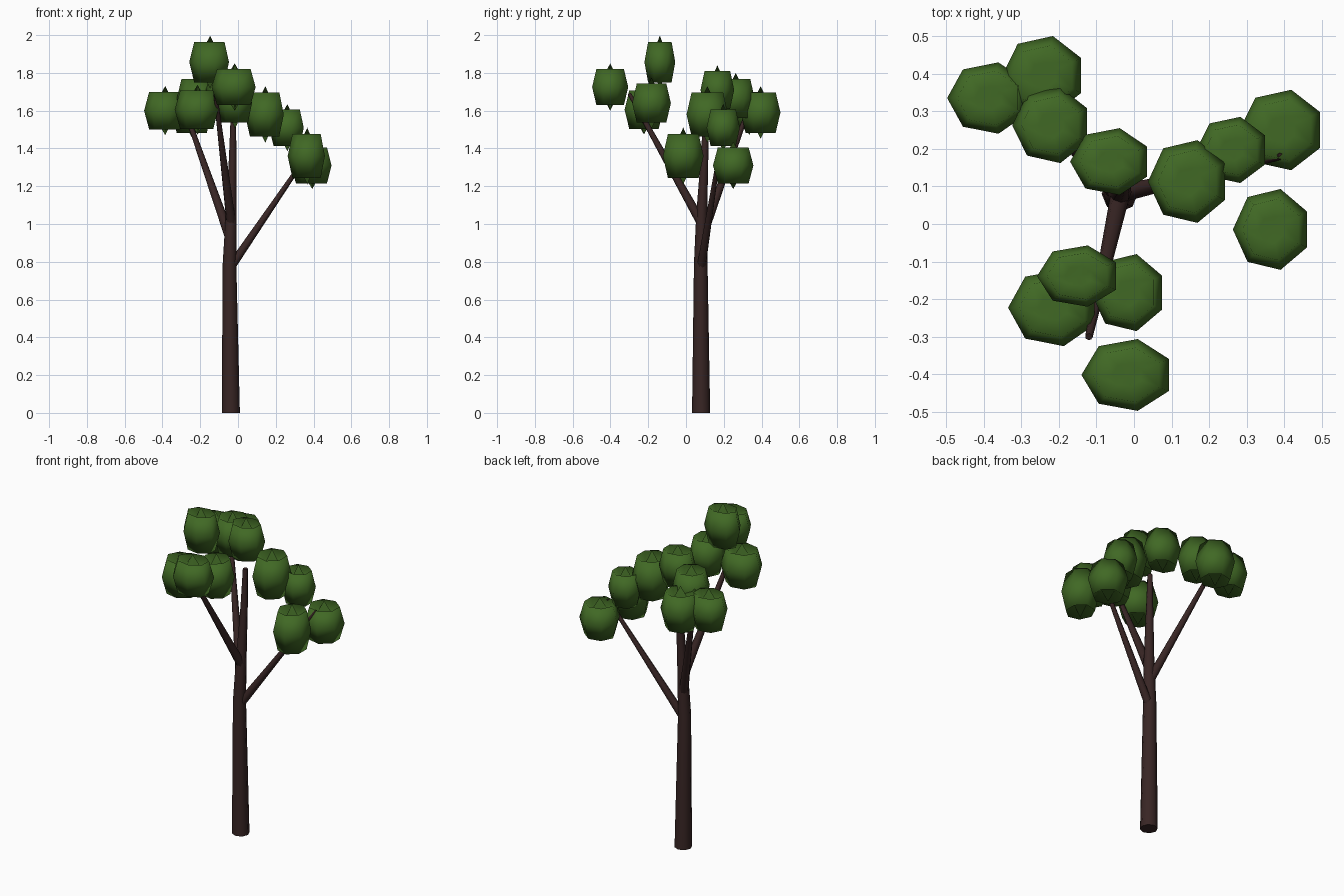
import bpy, math
from mathutils import Vector

if "Cube" in bpy.data.objects:
    bpy.data.objects.remove(bpy.data.objects["Cube"])

def material(name, rgb):
    m = bpy.data.materials.new(name)
    m.diffuse_color = (*rgb, 1)
    m.use_nodes = True
    m.node_tree.nodes["Principled BSDF"].inputs["Base Color"].default_value = m.diffuse_color
    return m

BARK = material("dark bark", (0.040, 0.019, 0.018))
LEAF = material("leaf green", (0.052, 0.140, 0.018))

def build(name, rings, caps, mat):
    """Skin a list of rings; caps are end points (or None for a flat end)."""
    n = len(rings[0])
    verts = [p for r in rings for p in r]
    faces = [(i*n+j, i*n+(j+1) % n, (i+1)*n+(j+1) % n, (i+1)*n+j)
             for i in range(len(rings)-1) for j in range(n)]
    for cap, base, flip in ((caps[0], 0, True), (caps[1], (len(rings)-1)*n, False)):
        loop = [base+j for j in range(n)]
        if flip:
            loop.reverse()
        if cap is None:
            faces.append(loop)
        else:
            verts.append(cap)
            faces += [(loop[j], loop[(j+1) % n], len(verts)-1) for j in range(n)]
    me = bpy.data.meshes.new(name)
    me.from_pydata(verts, [], faces)
    me.materials.append(mat)
    ob = bpy.data.objects.new(name, me)
    bpy.context.collection.objects.link(ob)
    return ob

def limb(name, path, n=8):
    """Tapered round limb along points (x, y, z, radius)."""
    pts = [Vector(p[:3]) for p in path]
    q = (pts[-1]-pts[0]).to_track_quat('Z', 'Y')
    if name == "trunk":
        q.identity()
    rings = [[c + q @ Vector((p[3]*math.cos(2*math.pi*j/n), p[3]*math.sin(2*math.pi*j/n), 0))
              for j in range(n)] for c, p in zip(pts, path)]
    ob = build(name, rings, (None, None), BARK)
    ob.data.shade_smooth()
    ob.data.set_sharp_from_angle(angle=math.radians(50))

# Trunk and three branches
limb("trunk", [(-.038, .08, 0, .048), (-.045, .078, .79, .036),
               (-.036, .083, 1.05, .029), (-.028, .098, 1.35, .020), (-.025, .105, 1.57, .014)])
limb("front_branch", [(-.035, .085, 1.0, .026), (-.12, -.30, 1.69, .010)])
limb("right_branch", [(-.04, .08, .77, .024), (.39, .18, 1.40, .009)])
limb("back_left_branch", [(-.04, .08, .92, .026), (-.30, .35, 1.66, .010)])

# Leaf clusters: seven-sided barrels with sunken ends and a central spike
PROFILE = [(.33, -.50), (.76, -.77), (1, 0), (.76, .77), (.33, .50)]

def cluster(i, x0, x1, y0, y1, z, h):
    rx, ry = (x1-x0)/1.9, (y1-y0)/1.95
    cx, cy = x0+rx, (y0+y1)/2
    ang = [math.pi + 2*math.pi*j/7 for j in range(7)]
    rings = [[(cx+rx*r*math.cos(a), cy+ry*r*math.sin(a), z+h*t) for a in ang] for r, t in PROFILE]
    ob = build(f"leaf_cluster_{i}", rings, ((cx, cy, z-h), (cx, cy, z+h)), LEAF)
    ob.data.shade_smooth()

# x range, y range, centre height, half height
CLUSTERS = [
    (-.351, -.141, .290, .500, 1.59, .139), (-.497, -.285, .240, .430, 1.60, .130),
    (-.324, -.125, .162, .364, 1.665, .135), (-.170, .035, .077, .255, 1.71, .130),
    (-.140, .093, -.497, -.306, 1.725, .125), (-.114, .074, -.285, -.080, 1.64, .135),
    (-.258, -.048, -.220, -.057, 1.857, .140), (-.335, -.105, -.325, -.120, 1.605, .132),
    (.037, .242, .003, .223, 1.58, .150), (.165, .348, .109, .285, 1.51, .125),
    (.280, .495, .143, .357, 1.31, .125), (.263, .460, -.122, .093, 1.36, .150)]
for i, c in enumerate(CLUSTERS, 1):
    cluster(i, *c)
